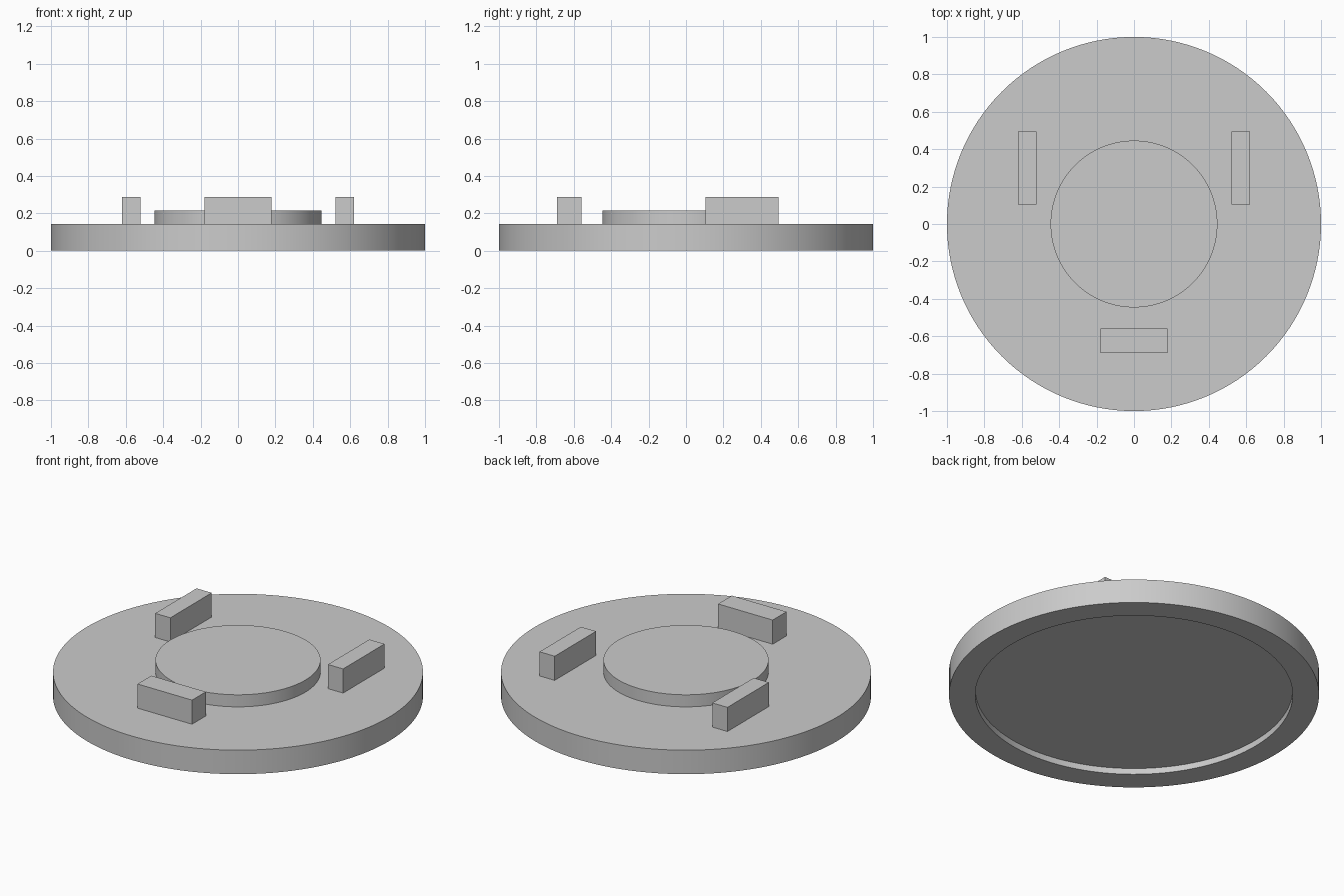
import bpy, bmesh, math

cube = bpy.data.objects.get("Cube")
if cube:
    bpy.data.objects.remove(cube, do_unlink=True)

grey = bpy.data.materials.new("plain grey")
grey.use_nodes = True
colour = (0.6, 0.6, 0.6, 1)
grey.diffuse_color = colour
grey.node_tree.nodes["Principled BSDF"].inputs["Base Color"].default_value = colour

SIDES = 128
PLATE_TOP = 0.143


def add_object(name, bm):
    mesh = bpy.data.meshes.new(name)
    bmesh.ops.recalc_face_normals(bm, faces=bm.faces)
    bm.to_mesh(mesh)
    bm.free()
    mesh.materials.append(grey)
    obj = bpy.data.objects.new(name, mesh)
    bpy.context.collection.objects.link(obj)
    return obj


def turned(name, profile):
    """Closed round solid from (radius, z) rings, capped at both ends."""
    bm = bmesh.new()
    rings = []
    for r, z in profile:
        angles = [2 * math.pi * i / SIDES for i in range(SIDES)]
        rings.append([bm.verts.new((r * math.cos(a), r * math.sin(a), z)) for a in angles])
    for low, high in zip(rings, rings[1:]):
        for i in range(SIDES):
            j = (i + 1) % SIDES
            bm.faces.new((low[i], low[j], high[j], high[i]))
    bm.faces.new(rings[0])
    bm.faces.new(rings[-1])
    obj = add_object(name, bm)
    bpy.ops.object.select_all(action="DESELECT")
    obj.select_set(True)
    bpy.context.view_layer.objects.active = obj
    bpy.ops.object.shade_smooth_by_angle(angle=math.radians(30))
    return obj


def block(name, x, y, width, depth):
    """Box standing on the plate."""
    height = 0.144
    bm = bmesh.new()
    bmesh.ops.create_cube(bm, size=1)
    bmesh.ops.scale(bm, vec=(width, depth, height), verts=bm.verts)
    bmesh.ops.translate(bm, vec=(x, y, PLATE_TOP + height / 2), verts=bm.verts)
    return add_object(name, bm)


# Base plate with a shallow round recess underneath
turned("base_plate", [(0.858, 0.036), (0.858, 0), (1, 0), (1, PLATE_TOP)])

# Raised disc in the middle
turned("centre_disc", [(0.446, PLATE_TOP), (0.446, 0.215)])

# Three locating blocks around the disc
block("front_block", 0, -0.625, 0.36, 0.13)
for side, sign in (("left", 1), ("right", -1)):
    block(side + "_block", sign * 0.57, 0.3, 0.1, 0.39)
